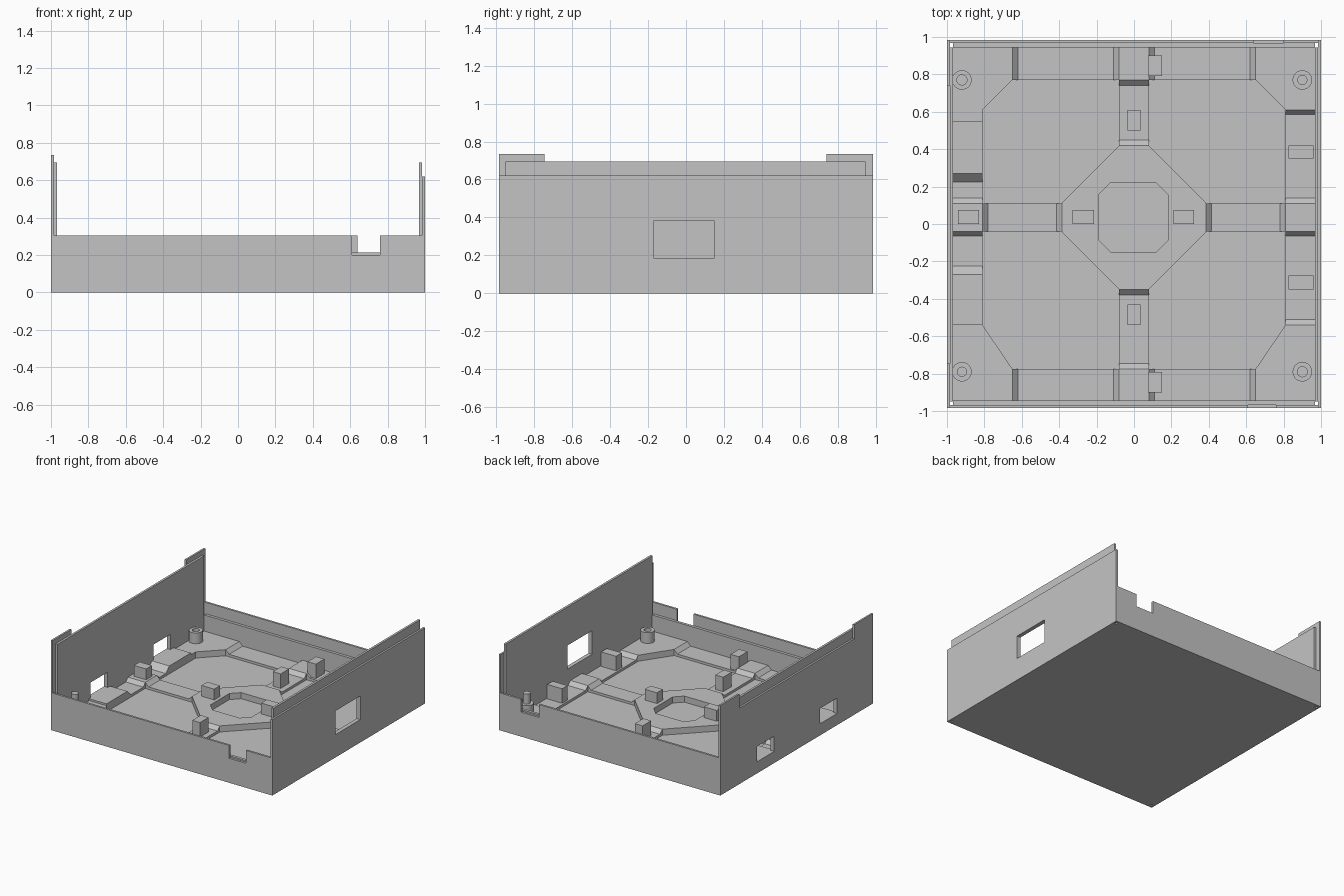
import bpy, bmesh, math
from mathutils import Matrix, Vector

cube = bpy.data.objects.get("Cube")
if cube:
    bpy.data.objects.remove(cube, do_unlink=True)

grey = bpy.data.materials.new("plain_grey")
grey.use_nodes = True
GREY = (0.55, 0.55, 0.55, 1)
grey.diffuse_color = GREY
grey.node_tree.nodes["Principled BSDF"].inputs["Base Color"].default_value = GREY

# Floor levels: lowest panel, rib dip, raised frame, port platform, peg tops
PANEL, DIP, HIGH, PORT, PEG = 0.03, 0.05, 0.08, 0.095, 0.168
IX, IY, OY = 0.967, 0.95, 0.985


def finish(name, bm):
    bmesh.ops.recalc_face_normals(bm, faces=bm.faces)
    mesh = bpy.data.meshes.new(name)
    bm.to_mesh(mesh)
    bm.free()
    mesh.materials.append(grey)
    obj = bpy.data.objects.new(name, mesh)
    bpy.context.collection.objects.link(obj)
    return obj


def prism(name, points, axis, lo, hi):
    """Extrude a 2D outline along one axis."""
    place = {"x": lambda a, b: (lo, a, b),
             "y": lambda a, b: (a, lo, b),
             "z": lambda a, b: (a, b, lo)}[axis]
    step = Vector([(hi - lo) * (axis == k) for k in "xyz"])
    bm = bmesh.new()
    face = bm.faces.new([bm.verts.new(place(*p)) for p in points])
    ext = bmesh.ops.extrude_face_region(bm, geom=[face], use_keep_orig=True)
    moved = [g for g in ext["geom"] if isinstance(g, bmesh.types.BMVert)]
    bmesh.ops.translate(bm, verts=moved, vec=step)
    return finish(name, bm)


def box(name, x0, x1, y0, y1, z0, z1):
    return prism(name, [(x0, y0), (x1, y0), (x1, y1), (x0, y1)], "z", z0, z1)


def strip(name, profile, axis, lo, hi):
    """Raised strip whose height follows a profile along its length."""
    ends = [(profile[-1][0], 0.01), (profile[0][0], 0.01)]
    return prism(name, profile + ends, axis, lo, hi)


def cut(obj, cutter):
    cutter.hide_render = True
    cutter.hide_viewport = True
    cutter.display_type = "WIRE"
    mod = obj.modifiers.new("opening", "BOOLEAN")
    mod.operation = "DIFFERENCE"
    mod.solver = "EXACT"
    mod.object = cutter


def lathe(name, x, y, profile):
    bm = bmesh.new()
    verts = [bm.verts.new((r, 0, z)) for r, z in profile]
    edges = [bm.edges.new(pair) for pair in zip(verts, verts[1:])]
    bmesh.ops.spin(bm, geom=verts + edges, cent=(0, 0, 0), axis=(0, 0, 1),
                   angle=math.tau, steps=32)
    bmesh.ops.remove_doubles(bm, verts=bm.verts, dist=0.0005)
    bmesh.ops.translate(bm, verts=bm.verts, vec=(x, y, 0))
    obj = finish(name, bm)
    bpy.context.view_layer.objects.active = obj
    obj.select_set(True)
    bpy.ops.object.shade_smooth_by_angle(angle=math.radians(35))
    obj.select_set(False)


# Bottom panel
box("bottom_panel", -IX, IX, -IY, IY, 0, PANEL)

# Low front and back walls, each notched, with a lower inner ledge
for side, s, n0, n1 in (("front", -1, 0.61, 0.76), ("back", 1, 0.64, 0.80)):
    outline = [(-OY, 0), (OY, 0), (OY, 0.305), (n1, 0.305), (n1, 0.2),
               (n0, 0.2), (n0, 0.305), (-OY, 0.305)]
    prism(side + "_wall", outline, "y", s * 0.968, s * OY)
    box(side + "_ledge", -IX, IX, min(s * 0.945, s * 0.968),
        max(s * 0.945, s * 0.968), 0, 0.212)

# Tall side walls: outer skin plus higher inner lip
right_skin = box("right_wall", OY, 1, -OY, OY, 0, 0.62)
tabbed = [(-OY, 0), (OY, 0), (OY, 0.735), (0.74, 0.735), (0.74, 0.62),
          (-0.745, 0.62), (-0.745, 0.735), (-OY, 0.735)]
left_skin = prism("left_wall", tabbed, "x", -1, -OY)
right_lip = box("right_lip", IX, OY, -IY, 0.945, 0, 0.695)
left_lip = box("left_lip", -OY, -IX, -IY, 0.945, 0, 0.695)

# Window openings in the side walls
window = box("right_window_cutter", 0.9, 1.1, -0.17, 0.15, 0.187, 0.38)
cut(right_skin, window)
cut(right_lip, window)
for i, (y0, y1) in enumerate(((0.29, 0.51), (-0.52, -0.30))):
    port = box(f"left_port_cutter_{i}", -1.1, -0.9, y0, y1, PORT, 0.22)
    cut(left_skin, port)
    cut(left_lip, port)

# Raised corner plates
for s in (-1, 1):
    for name, edge, inner, side_y in (("back", IY, 0.77, 0.61),
                                      ("front", -IY, -0.775, -0.54)):
        corner = [(s * IX, edge), (s * 0.65, edge), (s * 0.65, inner),
                  (s * 0.81, side_y), (s * IX, side_y)]
        prism(f"{name}_corner_plate_{s}", corner, "z", 0.01, HIGH)

# Frame strips along the front and back
half = [(0.08, HIGH), (0.11, DIP), (0.62, DIP), (0.65, HIGH)]
across = [(-x, z) for x, z in reversed(half)] + half
strip("back_frame", across, "y", 0.77, IY)
strip("front_frame", across, "y", -IY, -0.775)

# Frame strips along the sides
middle = [(-0.065, DIP), (-0.04, HIGH), (0.11, HIGH), (0.14, DIP)]
strip("right_frame", [(-0.54, HIGH), (-0.51, DIP)] + middle
      + [(0.585, DIP), (0.61, HIGH)], "x", 0.81, IX)
strip("left_frame", [(-0.54, PORT), (-0.27, PORT), (-0.225, DIP)] + middle
      + [(0.225, DIP), (0.27, PORT), (0.55, PORT), (0.55, HIGH), (0.61, HIGH)],
      "x", -IX, -0.81)


# Dipped ribs joining the frame to the centre plate
def rib(name, start, end, axis, lo, hi):
    strip(name, [(start, HIGH), (start + 0.03, DIP), (end - 0.03, DIP),
                 (end, HIGH)], axis, lo, hi)


rib("back_rib", 0.42, 0.77, "x", -0.08, 0.08)
rib("front_rib", -0.775, -0.35, "x", -0.08, 0.08)
rib("left_rib", -0.81, -0.385, "y", -0.04, 0.11)
rib("right_rib", 0.385, 0.81, "y", -0.04, 0.11)


# Centre plate with an eight-sided recess
def octagon(cx, cy, r, flat):
    return [(cx + a, cy + b) for a, b in (
        (-flat, r), (flat, r), (r, flat), (r, -flat),
        (flat, -r), (-flat, -r), (-r, -flat), (-r, flat))]


centre = prism("centre_plate", octagon(0, 0.035, 0.385, 0.078), "z", 0.01, HIGH)
cut(centre, prism("recess_cutter", octagon(-0.003, 0.035, 0.185, 0.122),
                  "z", -0.1, 0.2))

# Support pegs
pegs = [(0.075, 0.15, 0.79, 0.90), (0.075, 0.15, -0.90, -0.79),
        (-0.035, 0.035, 0.50, 0.61), (-0.035, 0.035, -0.54, -0.43),
        (-0.94, -0.83, 0, 0.075), (-0.33, -0.215, 0, 0.075),
        (0.21, 0.32, 0, 0.075),
        (0.825, 0.96, 0.35, 0.42), (0.825, 0.96, -0.35, -0.275)]
for i, (x0, x1, y0, y1) in enumerate(pegs):
    box(f"support_peg_{i + 1}", x0, x1, y0, y1, PANEL, PEG)

# Corner posts: two with pins, two with sockets
body = [(0.027, PEG), (0.052, PEG), (0.052, 0.05)]
pin = [(0, 0.25), (0.027, 0.25)] + body
socket = [(0, HIGH), (0.027, HIGH)] + body
lathe("back_right_pin_post", 0.90, 0.77, pin)
lathe("front_left_pin_post", -0.92, -0.79, pin)
lathe("back_left_socket_post", -0.92, 0.77, socket)
lathe("front_right_socket_post", 0.90, -0.79, socket)
